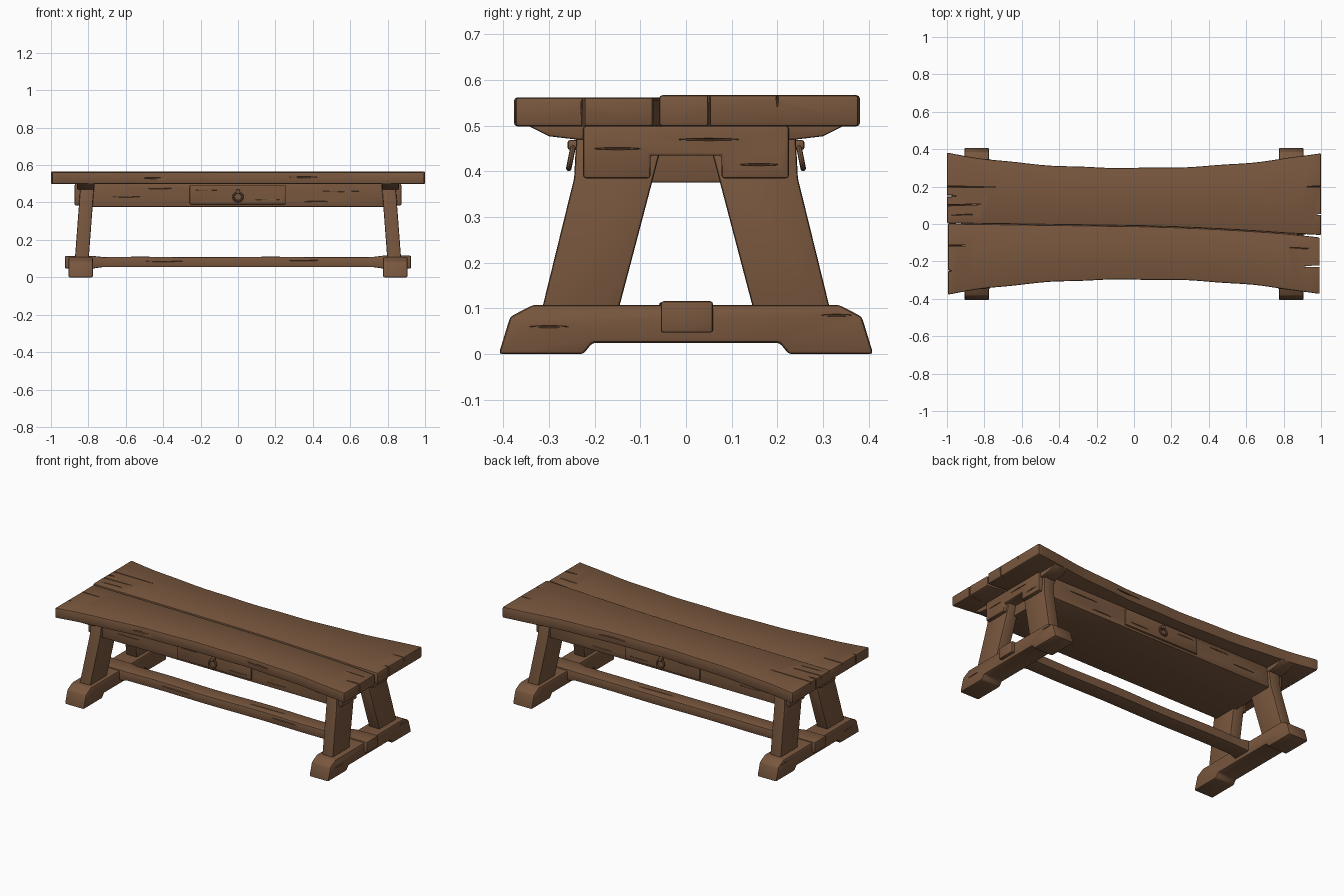
import bpy, bmesh, math
from mathutils import Matrix, Vector

if "Cube" in bpy.data.objects:
    bpy.data.objects.remove(bpy.data.objects["Cube"])

wood = bpy.data.materials.new("brown_wood")
wood.diffuse_color = (0.19, 0.095, 0.048, 1)
wood.use_nodes = True
wood.node_tree.nodes["Principled BSDF"].inputs["Base Color"].default_value = wood.diffuse_color


def new_object(name, bm):
    bmesh.ops.recalc_face_normals(bm, faces=bm.faces[:])
    me = bpy.data.meshes.new(name)
    bm.to_mesh(me)
    bm.free()
    me.materials.append(wood)
    ob = bpy.data.objects.new(name, me)
    bpy.context.collection.objects.link(ob)
    return ob


def finish(ob, bevel=0.006, gouges=()):
    """Bevel the edges, carve the gouges, bake and shade."""
    cutter = None
    if bevel:
        m = ob.modifiers.new("bevel", 'BEVEL')
        m.width, m.segments, m.limit_method = bevel, 2, 'ANGLE'
        m.angle_limit = math.radians(25)
    if gouges:
        bm = bmesh.new()
        for pos, size, turn in gouges:
            mat = (Matrix.Translation(pos) @ Matrix.Rotation(turn, 4, 'Z')
                   @ Matrix.Diagonal((*size, 1)))
            bmesh.ops.create_icosphere(bm, subdivisions=1, radius=1, matrix=mat)
        cutter = new_object("gouge_cutter", bm)
        cutter.hide_render = True
        m = ob.modifiers.new("gouges", 'BOOLEAN')
        m.operation, m.solver, m.object = 'DIFFERENCE', 'EXACT', cutter
    dg = bpy.context.evaluated_depsgraph_get()
    dg.update()
    me = bpy.data.meshes.new_from_object(ob.evaluated_get(dg))
    ob.modifiers.clear()
    ob.data = me
    if cutter:
        bpy.data.objects.remove(cutter)
    bpy.ops.object.select_all(action='DESELECT')
    ob.select_set(True)
    bpy.context.view_layer.objects.active = ob
    bpy.ops.object.shade_smooth_by_angle(angle=math.radians(35))


def prism(name, outline, x0, x1, lean=lambda z: 0):
    """Extrude a (y, z) outline from x0 to x1, shifted in x by lean(z)."""
    bm = bmesh.new()
    a, b = ([bm.verts.new((x + lean(z), y, z)) for y, z in outline] for x in (x0, x1))
    bm.faces.new(a)
    bm.faces.new(b)
    n = len(outline)
    for i in range(n):
        j = (i + 1) % n
        bm.faces.new((a[i], a[j], b[j], b[i]))
    return new_object(name, bm)


def loft(name, x0, x1, steps, section):
    """Beam along x with section(x) = (y0, y1, z0, z1)."""
    bm = bmesh.new()
    rings = []
    for i in range(steps + 1):
        x = x0 + (x1 - x0) * i / steps
        y0, y1, z0, z1 = section(x)
        rings.append([bm.verts.new((x, y, z)) for y, z in
                      ((y0, z0), (y1, z0), (y1, z1), (y0, z1))])
    for a, b in zip(rings, rings[1:]):
        for i in range(4):
            j = (i + 1) % 4
            bm.faces.new((a[i], a[j], b[j], b[i]))
    bm.faces.new(rings[0])
    bm.faces.new(rings[-1])
    return new_object(name, bm)


def box(name, x0, x1, y0, y1, z0, z1):
    return prism(name, [(y0, z0), (y1, z0), (y1, z1), (y0, z1)], x0, x1)


# Tabletop: two waisted planks with a wandering seam
def half_width(x):
    return 0.297 + 0.08 * abs(x) ** 2.2 + 0.002 * math.sin(17 * x)


def seam(x):
    return -0.011 - 0.021 * x - 0.034 * x * x * (x > 0) + 0.007 * x * (x < 0)


def gap(x):
    return 0.001 + 0.006 * max(0, (x - 0.8) / 0.2)


front = loft("tabletop_front_plank", -0.995, 0.993, 32,
             lambda x: (-half_width(x), seam(x) - gap(x), 0.499, 0.562))
finish(front, 0.007, [
    ((-1, -0.115, 0.565), (0.17, 0.004, 0.02), 0),
    ((-1, -0.25, 0.55), (0.03, 0.006, 0.08), 0),
    ((1, -0.225, 0.55), (0.12, 0.005, 0.12), 0.03),
    ((0.9, -0.13, 0.564), (0.08, 0.003, 0.008), -0.05),
    ((0.35, -0.305, 0.535), (0.14, 0.010, 0.004), 0.02),
    ((-0.45, -0.31, 0.53), (0.10, 0.009, 0.004), -0.05)])
back = loft("tabletop_back_plank", -1, 1, 32,
            lambda x: (seam(x) + gap(x), half_width(x) + 0.003, 0.499, 0.567))
finish(back, 0.007, [
    ((-1, 0.2, 0.57), (0.36, 0.004, 0.025), -0.01),
    ((-1, 0.1, 0.57), (0.25, 0.004, 0.025), 0.03),
    ((-1, 0.15, 0.56), (0.06, 0.006, 0.09), 0),
    ((-0.9, 0.05, 0.568), (0.09, 0.003, 0.008), 0.04),
    ((1, 0.05, 0.54), (0.03, 0.004, 0.12), 0),
    ((1, 0.2, 0.56), (0.10, 0.003, 0.02), 0),
    ((0.3, 0.305, 0.535), (0.12, 0.010, 0.004), 0)])

# Apron box under the top
apron = box("apron_box", -0.80, 0.80, -0.225, 0.225, 0.376, 0.503)
finish(apron, 0.005, [((x, s * 0.226, z), (l, 0.007, 0.003), 0)
                      for s in (-1, 1)
                      for x, z, l in ((-0.6, 0.43, 0.09), (0.55, 0.46, 0.12),
                                      (0.42, 0.405, 0.08), (-0.42, 0.475, 0.08))])

# Drawer fronts and ring handles, on both long sides
for s, side in ((-1, "front"), (1, "back")):
    ys = sorted((s * 0.20, s * 0.237))
    drawer = box(side + "_drawer", -0.258, 0.255, ys[0], ys[1], 0.39, 0.492)
    finish(drawer, 0.006, [((-0.17, s * 0.238, 0.465), (0.07, 0.006, 0.0025), 0),
                           ((0.16, s * 0.238, 0.415), (0.08, 0.006, 0.0025), 0)])
    ys = sorted((s * 0.23, s * 0.259))
    finish(box(side + "_handle_boss", -0.011, 0.011, ys[0], ys[1], 0.447, 0.469), 0.005)
    bpy.ops.mesh.primitive_torus_add(
        major_segments=24, minor_segments=8, major_radius=0.024, minor_radius=0.006,
        location=(0, s * 0.252, 0.43), rotation=(math.pi / 2 + s * 0.2, 0, 0))
    ring = bpy.context.object
    ring.name = side + "_handle_ring"
    ring.data.materials.append(wood)
    finish(ring, 0)

# Trestle ends
foot_half = [(0.205, 0.025), (0.225, 0), (0.41, 0), (0.385, 0.082), (0.335, 0.108)]
cap_half = [(0.30, 0.477), (0.35, 0.502)]
bracket_half = [(0.078, 0.435), (0.078, 0.385), (0.225, 0.385), (0.225, 0.50)]
leg_half = [(0.147, 0.10), (0.315, 0.10), (0.245, 0.385), (0.24, 0.48), (0.047, 0.48)]


def mirrored(half):
    return half + [(-y, z) for y, z in reversed(half)]


for sx, end in ((-1, "left"), (1, "right")):
    finish(prism(end + "_foot", mirrored(foot_half), sx * 0.775, sx * 0.907), 0.008,
           [((sx * 0.907, 0.33, 0.085), (0.006, 0.04, 0.003), 0),
            ((sx * 0.907, -0.30, 0.06), (0.006, 0.05, 0.003), 0)])
    finish(prism(end + "_top_cap", mirrored([(0.24, 0.47)] + cap_half),
                 sx * 0.768, sx * 0.86), 0.005)
    finish(prism(end + "_notched_bracket", mirrored(bracket_half),
                 sx * 0.785, sx * 0.873), 0.006,
           [((sx * 0.873, -0.15, 0.45), (0.006, 0.06, 0.003), 0),
            ((sx * 0.873, 0.05, 0.47), (0.006, 0.08, 0.003), 0),
            ((sx * 0.873, 0.16, 0.415), (0.006, 0.05, 0.003), 0)])
    for sy, side in ((-1, "front"), (1, "back")):
        finish(prism(f"{end}_{side}_leg", [(sy * y, z) for y, z in leg_half],
                     sx * 0.798, sx * 0.872,
                     lambda z, sx=sx: -sx * 0.075 * (z - 0.10)), 0.007)


# Long stretcher with thicker tenon ends through the feet
def stretcher_section(x):
    t = 1 if abs(x) > 0.76 else 0
    w = 0.002 * math.sin(9 * x)
    return (-0.05 - 0.007 * t + w, 0.05 + 0.007 * t + w,
            0.054 - 0.007 * t, 0.109 + 0.006 * t + w * 0.5)


finish(loft("stretcher", -0.925, 0.925, 37, stretcher_section), 0.006,
       [((-0.4, -0.05, 0.085), (0.12, 0.008, 0.003), 0),
        ((0.35, -0.05, 0.09), (0.10, 0.008, 0.003), 0),
        ((0.2, 0.0, 0.109), (0.15, 0.003, 0.007), 0.02)])
